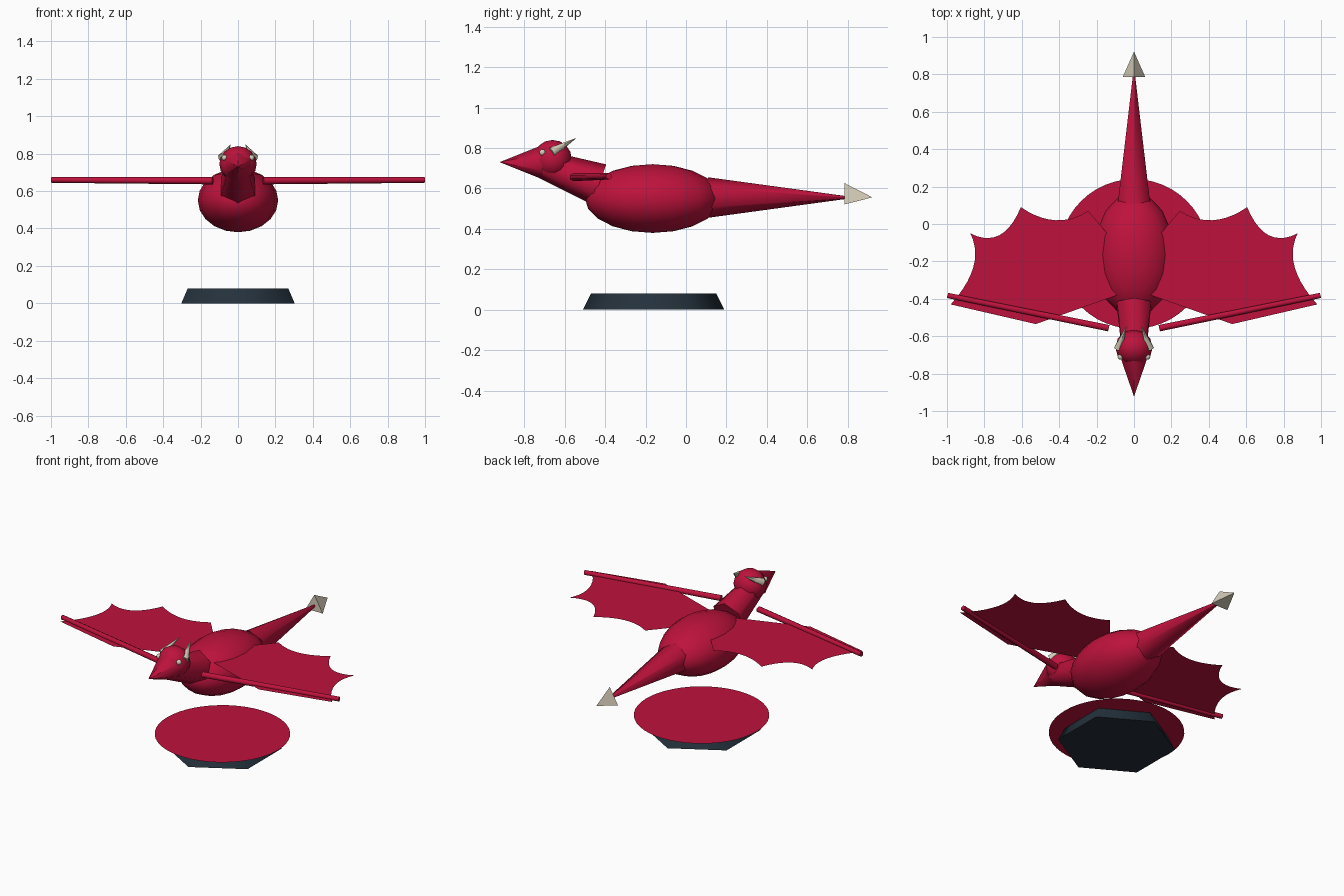
import bpy, bmesh, math
from mathutils import Vector

cube = bpy.data.objects.get("Cube")
if cube:
    bpy.data.objects.remove(cube, do_unlink=True)


def material(name, srgb):
    col = [((c / 255 + 0.055) / 1.055) ** 2.4 for c in srgb] + [1]
    m = bpy.data.materials.new(name)
    m.use_nodes = True
    m.diffuse_color = col
    m.node_tree.nodes["Principled BSDF"].inputs["Base Color"].default_value = col
    return m


RED = material("crimson skin", (190, 18, 60))
BONE = material("bone", (214, 205, 185))
SLATE = material("dark slate", (36, 49, 60))


def finish(name, bm, mat):
    mesh = bpy.data.meshes.new(name)
    bm.to_mesh(mesh)
    bm.free()
    mesh.materials.append(mat)
    ob = bpy.data.objects.new(name, mesh)
    bpy.context.collection.objects.link(ob)
    return ob


def taper(name, a, b, r1, r2, sides, mat, up=(0, 0, 1), smooth=True):
    """Tapered prism from a to b; one corner points towards up."""
    a, b = Vector(a), Vector(b)
    axis = (b - a).normalized()
    side = axis.cross(Vector(up)).normalized()
    top = side.cross(axis)
    bm = bmesh.new()
    rings = []
    for centre, r in ((a, r1), (b, r2)):
        ring = []
        for i in range(sides):
            t = math.tau * i / sides
            ring.append(bm.verts.new(centre + (top * math.cos(t) + side * math.sin(t)) * r))
        rings.append(ring)
    for i in range(sides):
        j = (i + 1) % sides
        f = bm.faces.new((rings[0][i], rings[0][j], rings[1][j], rings[1][i]))
        f.smooth = smooth
    for ring in rings:
        cap = bm.faces.new(ring)
        for e in cap.edges:
            e.smooth = False
    bmesh.ops.recalc_face_normals(bm, faces=bm.faces)
    return finish(name, bm, mat)


def ball(name, centre, radii, mat, seg=16, rings=10):
    bm = bmesh.new()
    bmesh.ops.create_uvsphere(bm, u_segments=seg, v_segments=rings, radius=1)
    for v in bm.verts:
        v.co = Vector(centre) + Vector(c * r for c, r in zip(v.co, radii))
    for f in bm.faces:
        f.smooth = True
    return finish(name, bm, mat)


def sheet(name, points, z, mat):
    """Thin flat surface from an outline seen from above."""
    bm = bmesh.new()
    f = bm.faces.new([bm.verts.new((x, y, z)) for x, y in points])
    f.normal_update()
    if f.normal.z < 0:
        f.normal_flip()
    bmesh.ops.triangulate(bm, faces=[f])
    return finish(name, bm, mat)


# Stand: six-sided plinth and the round sheet lying on it
MID = -0.16
taper("stand", (0, MID, 0), (0, MID, 0.08), 0.35, 0.31, 6, SLATE, up=(0, 1, 0))
circle = [(0.4 * math.cos(math.tau * i / 48), MID + 0.4 * math.sin(math.tau * i / 48))
          for i in range(48)]
sheet("stand_disc", circle, 0.083, RED)

# Body, neck, head and tail
ball("body", (0, -0.165, 0.55), (0.215, 0.335, 0.17), RED)
taper("neck", (0, -0.43, 0.62), (0, -0.71, 0.72), 0.105, 0.07, 6, RED)
ball("head", (0, -0.66, 0.745), (0.1, 0.095, 0.095), RED, 12, 8)
taper("snout", (0, -0.71, 0.73), (0, -0.92, 0.73), 0.085, 0.001, 6, RED)
taper("tail", (0, 0.11, 0.555), (0, 0.8, 0.555), 0.1, 0.006, 6, RED)
taper("tail_spike", (0, 0.785, 0.556), (0, 0.92, 0.556), 0.07, 0.001, 3, BONE, smooth=False)

# Wing outline: straight leading edge, scalloped trailing edge
leading = [(0.1, -0.1), (0.06, -0.37), (0.525, -0.535)]
scallops = [((0.98, -0.43), (0.79, -0.22), (0.875, -0.05)),
            ((0.875, -0.05), (0.7, -0.14), (0.605, 0.09)),
            ((0.605, 0.09), (0.415, -0.04), (0.245, 0.07))]
outline = list(leading)
STEPS = 10
for p, c, q in scallops:
    for i in range(STEPS):
        t = i / STEPS
        outline.append(tuple((1 - t) ** 2 * u + 2 * t * (1 - t) * v + t * t * w
                             for u, v, w in zip(p, c, q)))
outline.append(scallops[-1][2])

# Paired parts
for label, s in (("left", 1), ("right", -1)):
    sheet(label + "_wing", [(s * x, y) for x, y in outline], 0.655, RED)
    taper(label + "_wing_bone", (s * 0.135, -0.557, 0.656), (s * 0.997, -0.382, 0.66),
          0.02, 0.016, 6, RED)
    taper(label + "_horn", (s * 0.083, -0.665, 0.778), (s * 0.04, -0.545, 0.848),
          0.026, 0.001, 6, BONE)
    ball(label + "_eye", (s * 0.072, -0.71, 0.778), (0.016, 0.016, 0.016), BONE, 8, 6)
